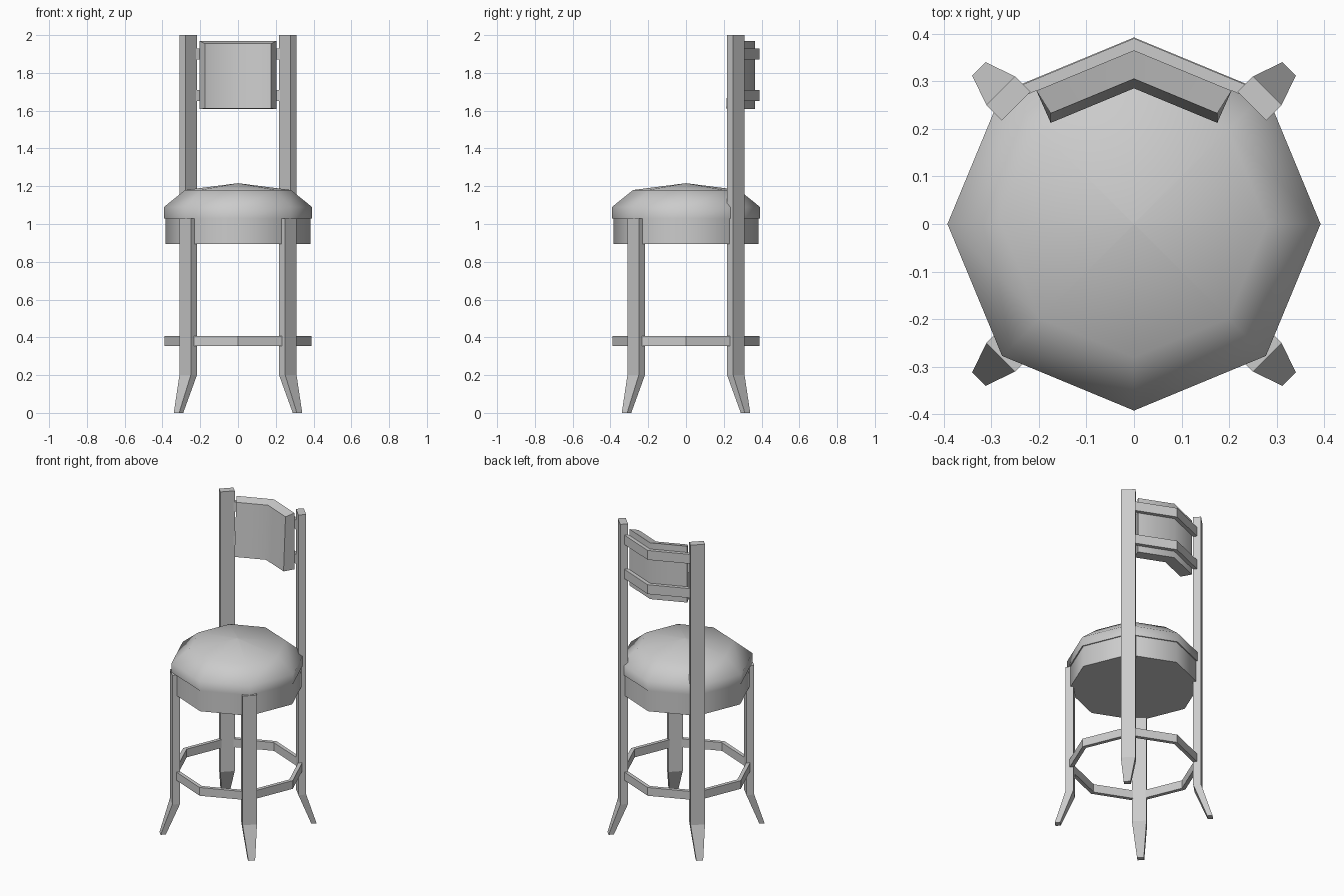
import bpy, bmesh
from math import sin, cos, radians, tan, sqrt

if "Cube" in bpy.data.objects:
    bpy.data.objects.remove(bpy.data.objects["Cube"])

T = tan(radians(22.5))


def loft(name, sections, closed=False, smooth=False):
    """Skin equal-length point loops; cap the ends unless the path is closed."""
    bm = bmesh.new()
    rings = [[bm.verts.new(p) for p in s] for s in sections]
    n = len(rings[0])
    pairs = list(zip(rings, rings[1:]))
    if closed:
        pairs.append((rings[-1], rings[0]))
    else:
        bm.faces.new(rings[0])
        bm.faces.new(rings[-1])
    for a, b in pairs:
        for i in range(n):
            j = (i + 1) % n
            bm.faces.new((a[i], a[j], b[j], b[i]))
    bmesh.ops.recalc_face_normals(bm, faces=bm.faces)
    me = bpy.data.meshes.new(name)
    bm.to_mesh(me)
    bm.free()
    ob = bpy.data.objects.new(name, me)
    bpy.context.collection.objects.link(ob)
    if smooth:
        bpy.ops.object.select_all(action='DESELECT')
        ob.select_set(True)
        bpy.context.view_layer.objects.active = ob
        bpy.ops.object.shade_smooth_by_angle(angle=radians(60))
    return ob


def octagon(r, z):
    return [(r * cos(radians(45 * i)), r * sin(radians(45 * i)), z) for i in range(8)]


def bar(name, angles, z0, z1, closed=False, r0=0.365, r1=0.39):
    """Flat bar following the octagon corners at the given angles."""
    secs = [[(r * cos(radians(a)), r * sin(radians(a)), z)
             for r, z in ((r0, z0), (r1, z0), (r1, z1), (r0, z1))] for a in angles]
    return loft(name, secs, closed)


def leg(name, sx, sy, top):
    """Leg facing outwards diagonally, with a tapered splayed foot."""
    secs = []
    for z, ri, ro, h in ((0, 0.43, 0.461, 0.02), (0.2, 0.35, 0.396, 0.0425),
                         (top, 0.35, 0.396, 0.0425)):
        secs.append([(sx * (r - t) / sqrt(2), sy * (r + t) / sqrt(2), z)
                     for r, t in ((ri, -h), (ro, -h), (ro, h), (ri, h))])
    return loft(name, secs)


# Seat: octagonal base and domed cushion
loft("seat_base", [octagon(0.385, 0.895), octagon(0.385, 1.03)], smooth=True)
loft("seat_cushion", [octagon(0.392, 1.03), octagon(0.392, 1.09),
                      octagon(0.28, 1.18), octagon(0.001, 1.216)], smooth=True)

# Legs: short at the front, running up to the backrest at the back
for side, sx in (("left", -1), ("right", 1)):
    leg("front_leg_" + side, sx, -1, 1.03)
    leg("back_leg_" + side, sx, 1, 2.0)

# Foot ring and the two backrest rails
bar("foot_ring", range(0, 360, 45), 0.354, 0.407, closed=True)
bar("lower_back_rail", (45, 90, 135), 1.65, 1.71)
bar("upper_back_rail", (45, 90, 135), 1.87, 1.93)

# Backrest pad: bent in the middle, ends and top tapering towards the front
pad = []
for s in (-1, 0, 1):
    pad.append([(s * w, y - abs(s) * w * T, z) for w, y, z in
                ((0.205, 0.365, 1.608), (0.205, 0.365, 1.97),
                 (0.175, 0.305, 1.955), (0.175, 0.285, 1.612))])
loft("backrest_pad", pad, smooth=True)
